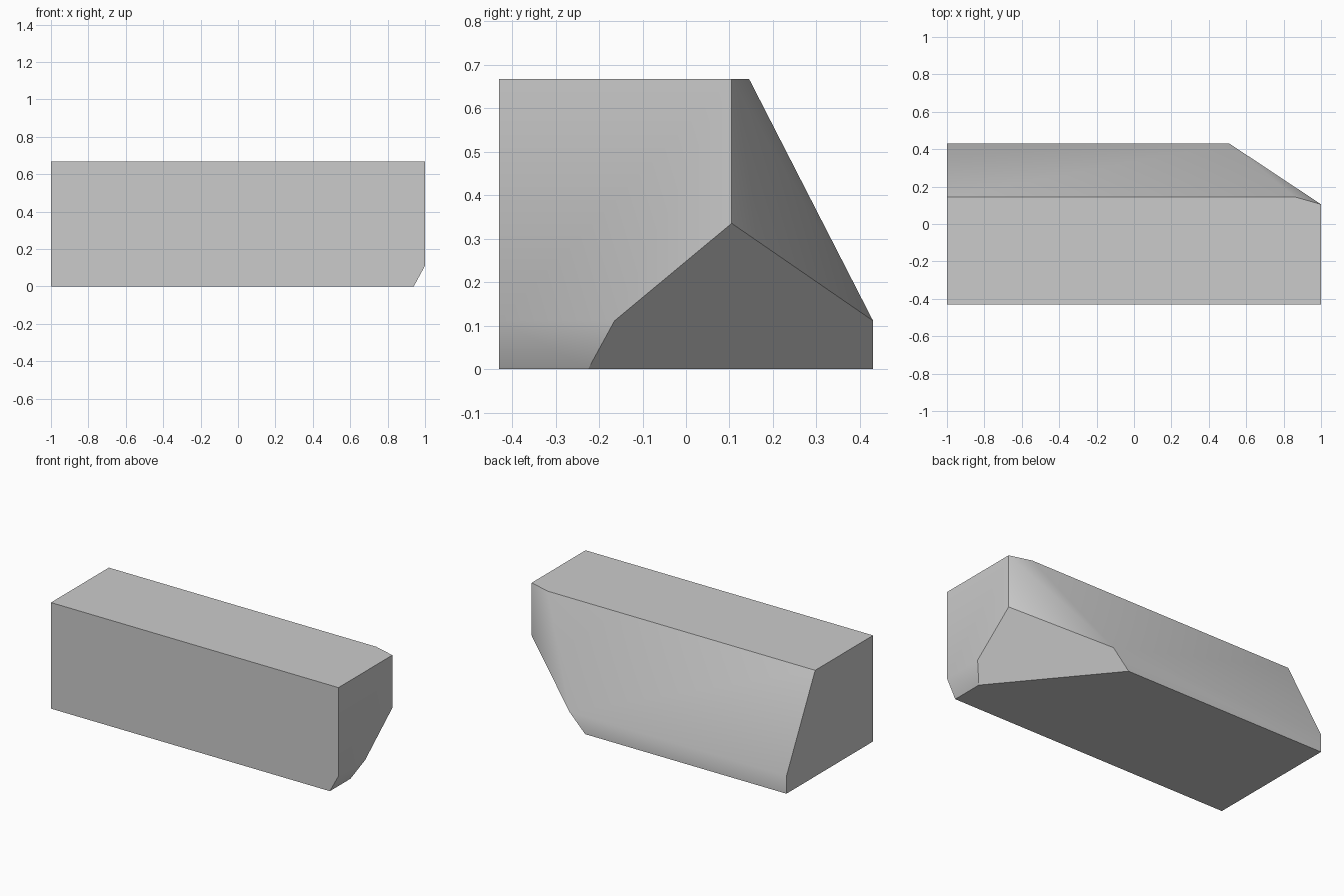
import bpy
import bmesh
from mathutils import Vector

cube = bpy.data.objects.get("Cube")
if cube:
    bpy.data.objects.remove(cube, do_unlink=True)

HALF_X, HALF_Y, HEIGHT, LIP = 1.0, 0.43, 0.667, 0.111
CENTRE = Vector((0, 0, HEIGHT / 2))

# One plain grey
grey = bpy.data.materials.new("plain_grey")
grey.use_nodes = True
colour = (0.6, 0.6, 0.6, 1)
grey.diffuse_color = colour
grey.node_tree.nodes["Principled BSDF"].inputs["Base Color"].default_value = colour


def slice_off(bm, a, b, c):
    """Cut away everything beyond the plane through three points and cap it."""
    a, b, c = Vector(a), Vector(b), Vector(c)
    normal = (b - a).cross(c - a).normalized()
    if normal.dot(CENTRE - a) > 0:
        normal.negate()
    cut = bmesh.ops.bisect_plane(
        bm, geom=bm.verts[:] + bm.edges[:] + bm.faces[:], dist=0.0001,
        plane_co=a, plane_no=normal, clear_outer=True)
    rim = [e for e in cut["geom_cut"] if isinstance(e, bmesh.types.BMEdge)]
    bmesh.ops.holes_fill(bm, edges=[e for e in rim if e.is_boundary], sides=0)
    bmesh.ops.remove_doubles(bm, verts=bm.verts[:], dist=0.001)


# Plain block
bm = bmesh.new()
bmesh.ops.create_cube(bm, size=1)
for v in bm.verts:
    v.co = Vector((v.co.x * 2 * HALF_X, v.co.y * 2 * HALF_Y,
                   (v.co.z + 0.5) * HEIGHT))

# Key points of the clipped back corner
top_corner = (HALF_X, 0.105, HEIGHT)
mid_corner = (HALF_X, 0.105, 0.335)
back_corner = (0.51, HALF_Y, LIP)
ridge_end = (0.86, 0.145, HEIGHT)
sole_corner = (0.94, -0.225, 0)

# Sloping back, bevelled lower edge of the end, then the corner facets
slice_off(bm, (-1, HALF_Y, LIP), back_corner, ridge_end)
slice_off(bm, (HALF_X, -1, LIP), (HALF_X, 1, LIP), sole_corner)
slice_off(bm, top_corner, mid_corner, back_corner)
slice_off(bm, top_corner, back_corner, ridge_end)
slice_off(bm, mid_corner, back_corner, sole_corner)
bmesh.ops.recalc_face_normals(bm, faces=bm.faces[:])

mesh = bpy.data.meshes.new("clipped_block")
bm.to_mesh(mesh)
bm.free()
mesh.materials.append(grey)
block = bpy.data.objects.new("clipped_block", mesh)
bpy.context.collection.objects.link(block)

# Shallow bevels shade smoothly, the rest stays crisp
bpy.ops.object.select_all(action='DESELECT')
block.select_set(True)
bpy.context.view_layer.objects.active = block
bpy.ops.object.shade_smooth_by_angle(angle=0.5236)
